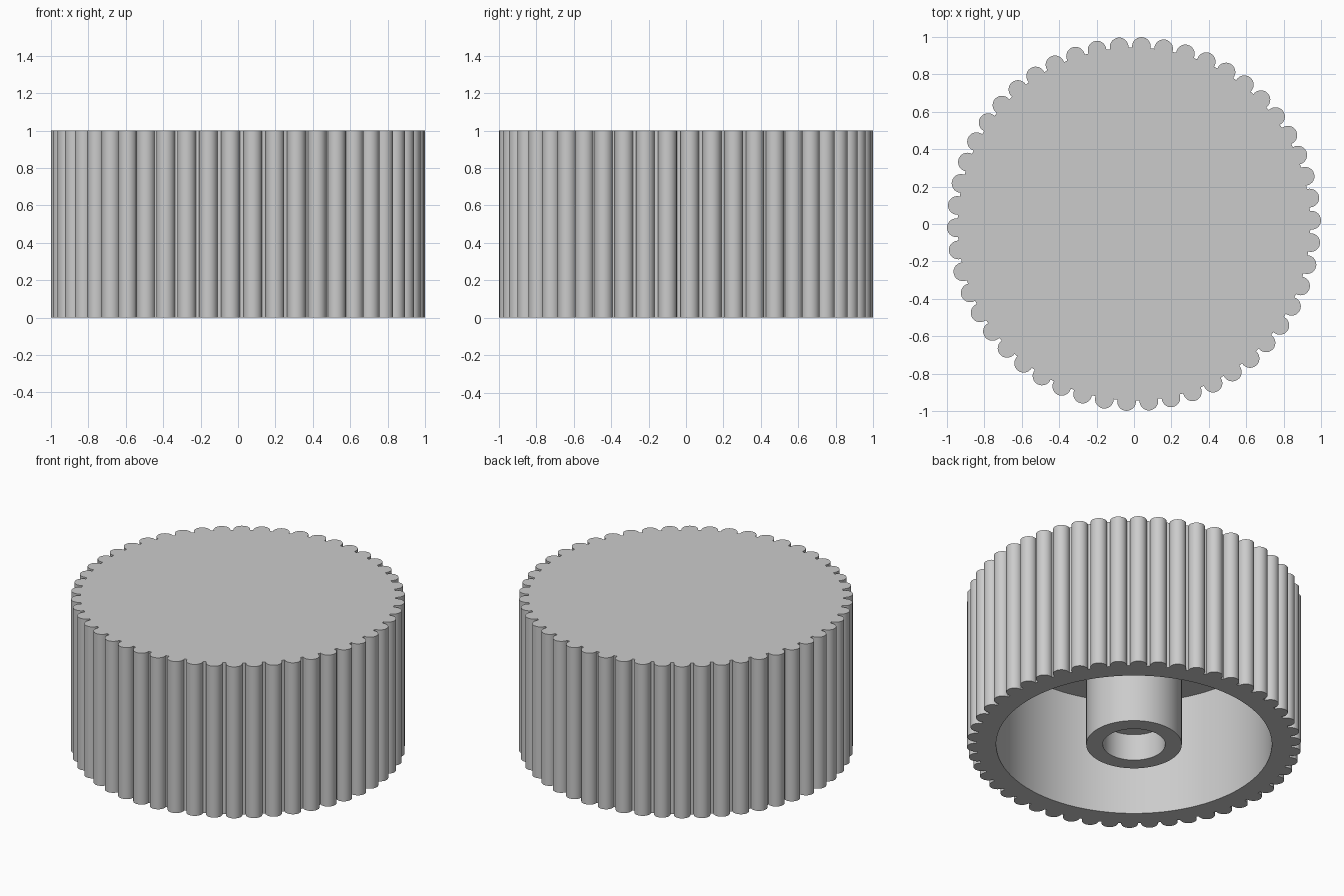
import bpy, bmesh
from math import sin, cos, pi, acos, radians

if "Cube" in bpy.data.objects:
    bpy.data.objects.remove(bpy.data.objects["Cube"], do_unlink=True)

HEIGHT = 1.0
LOBES, LOBE_R, LOBE_CENTRE, VALLEY_R = 50, 0.05, 0.95, 0.943
CAVITY_R, CAVITY_TOP = 0.825, 0.77
BOSS_R, HOLE_R, HOLE_TOP = 0.286, 0.187, 0.175

grey = bpy.data.materials.new("plain grey")
grey.use_nodes = True
colour = (0.6, 0.6, 0.6, 1)
grey.diffuse_color = colour
grey.node_tree.nodes["Principled BSDF"].inputs["Base Color"].default_value = colour


def circle(radius, count=96):
    return [(radius * cos(2 * pi * i / count), radius * sin(2 * pi * i / count))
            for i in range(count)]


def grip_outline(steps=14):
    """Ring of round ribs joined by narrow valleys."""
    c, r = LOBE_CENTRE, LOBE_R
    reach = acos((VALLEY_R ** 2 - c * c - r * r) / (2 * c * r))
    points = []
    for k in range(LOBES):
        turn = radians(1.2) + 2 * pi * k / LOBES
        for i in range(steps + 1):
            a = turn + reach * (2 * i / steps - 1)
            points.append((c * cos(turn) + r * cos(a), c * sin(turn) + r * sin(a)))
    return points


def loop(bm, points, z):
    verts = [bm.verts.new((x, y, z)) for x, y in points]
    edges = [bm.edges.new((v, verts[i - 1])) for i, v in enumerate(verts)]
    return verts, edges


def wall(bm, low, high):
    for i in range(len(low)):
        bm.faces.new((low[i - 1], low[i], high[i], high[i - 1]))


def hollow_part(name, outer, inner, top, inner_top):
    """Upright prism, closed on top, with a blind pocket from below."""
    bm = bmesh.new()
    out_low, out_edges = loop(bm, outer, 0)
    out_high, _ = loop(bm, outer, top)
    in_low, in_edges = loop(bm, inner, 0)
    in_high, _ = loop(bm, inner, inner_top)
    wall(bm, out_low, out_high)
    wall(bm, in_low, in_high)
    bm.faces.new(out_high)
    bm.faces.new(in_high)
    # Flat rim between the two bottom loops
    bmesh.ops.triangle_fill(bm, edges=out_edges + in_edges, use_beauty=True)
    bmesh.ops.recalc_face_normals(bm, faces=bm.faces)
    mesh = bpy.data.meshes.new(name)
    bm.to_mesh(mesh)
    bm.free()
    mesh.materials.append(grey)
    obj = bpy.data.objects.new(name, mesh)
    bpy.context.collection.objects.link(obj)
    bpy.ops.object.select_all(action="DESELECT")
    obj.select_set(True)
    bpy.context.view_layer.objects.active = obj
    bpy.ops.object.shade_smooth_by_angle(angle=radians(30))
    return obj


# Ribbed cap with a wide pocket underneath
hollow_part("ribbed_cap", grip_outline(), circle(CAVITY_R), HEIGHT, CAVITY_TOP)
# Central shaft socket, sunk slightly into the cap
hollow_part("shaft_socket", circle(BOSS_R, 64), circle(HOLE_R, 64),
            CAVITY_TOP + 0.02, HOLE_TOP)
